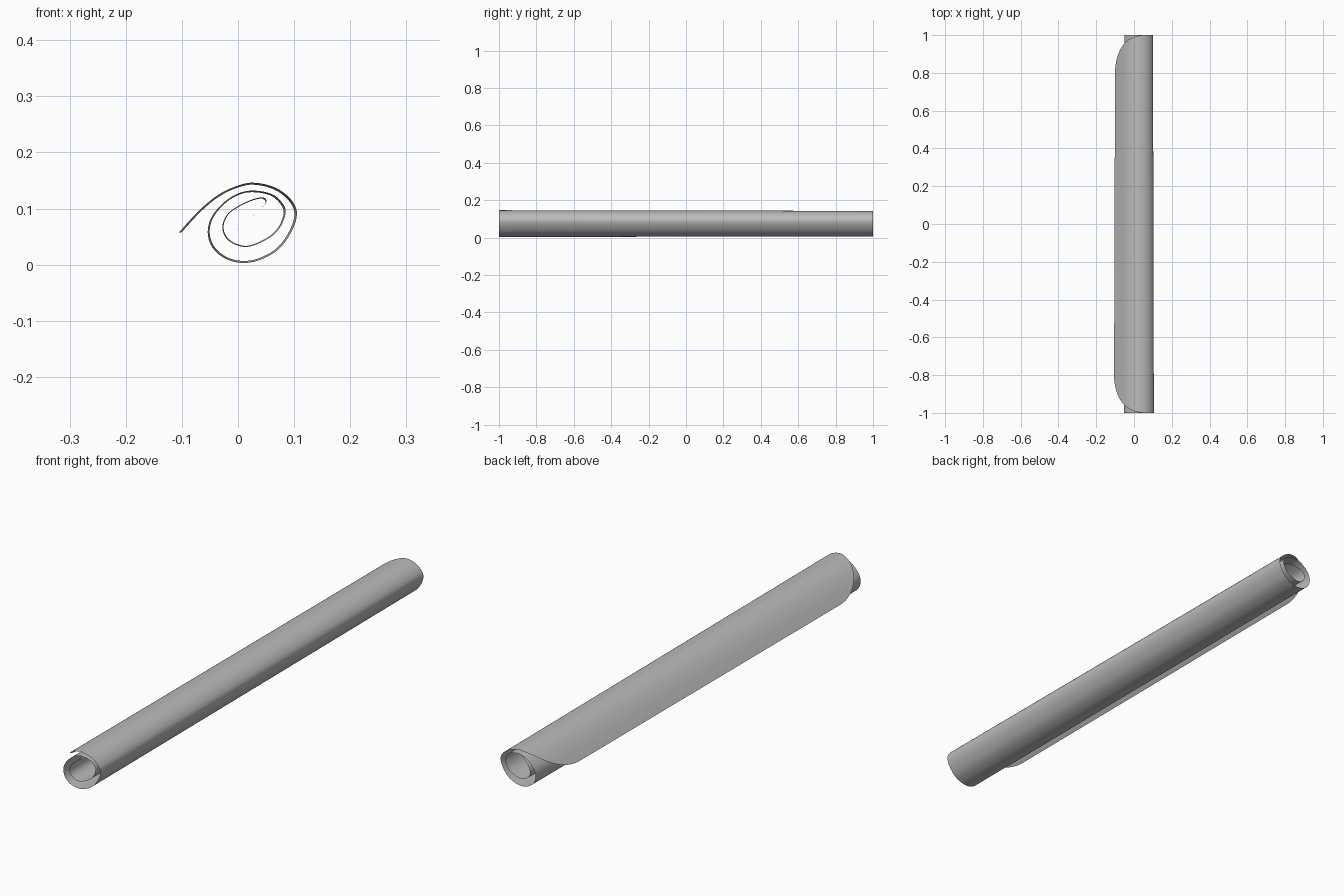
import bpy
import bmesh
import math
from mathutils import Vector

default_cube = bpy.data.objects.get("Cube")
if default_cube:
    bpy.data.objects.remove(default_cube, do_unlink=True)

# Spiral profile in thousandths (x, z), from the loose flap to the inner end
PROFILE = [
    (-106, 57), (-69, 97), (-33, 126), (3, 142), (30, 146), (65, 138),
    (92, 119), (105, 94), (97, 62), (74, 29), (43, 10), (12, 3), (-19, 9),
    (-44, 28), (-54, 56), (-47, 85), (-24, 112), (3, 128), (29, 132),
    (60, 126), (79, 110), (85, 92), (74, 65), (53, 46), (20, 32), (-3, 35),
    (-21, 47), (-28, 67), (-19, 90), (3, 106), (28, 117), (44, 120),
    (51, 114), (44, 103), (20, 81), (-4, 61),
]
CORNER = 0.2      # radius of the sheet's rounded corners
TAPER = 0.05      # how much tighter the roll is at the back
CENTRE = Vector((0.015, 0.075))
COLUMNS, ROWS = 200, 24


def smooth_path(points, steps=10):
    """Pass a smooth curve through all the points."""
    path = []
    last = len(points) - 1
    for i in range(last):
        a, b, c, d = (points[min(max(k, 0), last)] for k in range(i - 1, i + 3))
        for j in range(steps):
            t = j / steps
            path.append(0.5 * (2 * b + (c - a) * t
                               + (2 * a - 5 * b + 4 * c - d) * t ** 2
                               + (3 * b - a - 3 * c + d) * t ** 3))
    path.append(points[last])
    return path


def arc_lengths(path):
    lengths = [0.0]
    for a, b in zip(path, path[1:]):
        lengths.append(lengths[-1] + (b - a).length)
    return lengths


def point_at(path, lengths, s):
    """Point on the path at distance s from its start."""
    for i in range(1, len(path)):
        if lengths[i] >= s:
            span = lengths[i] - lengths[i - 1]
            return path[i - 1].lerp(path[i], (s - lengths[i - 1]) / span)
    return path[-1]


def half_width(s, total):
    """Half of the sheet's width, reduced at the rounded corners."""
    edge = min(s, total - s)
    if edge >= CORNER:
        return 1.0
    return 1.0 - CORNER + math.sqrt(max(0, CORNER ** 2 - (CORNER - edge) ** 2))


path = smooth_path([Vector(p) / 1000 for p in PROFILE])
lengths = arc_lengths(path)
total = lengths[-1]

# Rolled sheet: columns follow the spiral, closer together at both ends
bm = bmesh.new()
grid = []
for i in range(COLUMNS + 1):
    u = i / COLUMNS
    s = total * (0.5 * u + 0.25 * (1 - math.cos(math.pi * u)))
    if i < 12:
        s *= i / 12
    elif i > COLUMNS - 12:
        s = total - (total - s) * (COLUMNS - i) / 12
    base = point_at(path, lengths, s)
    width = half_width(s, total)
    column = []
    for j in range(ROWS + 1):
        y = width * (2 * j / ROWS - 1)
        p = CENTRE + (base - CENTRE) * (1 - TAPER * (y + 1) / 2)
        column.append(bm.verts.new((p.x, y, p.y)))
    grid.append(column)

for left, right in zip(grid, grid[1:]):
    for j in range(ROWS):
        face = bm.faces.new((left[j], right[j], right[j + 1], left[j + 1]))
        face.smooth = True

mesh = bpy.data.meshes.new("rolled_sheet")
bm.to_mesh(mesh)
bm.free()
sheet = bpy.data.objects.new("rolled_sheet", mesh)
bpy.context.collection.objects.link(sheet)

# Plain grey for the whole sheet
grey = bpy.data.materials.new("plain_grey")
grey.use_nodes = True
colour = (0.5, 0.5, 0.5, 1)
grey.diffuse_color = colour
grey.node_tree.nodes["Principled BSDF"].inputs["Base Color"].default_value = colour
mesh.materials.append(grey)
